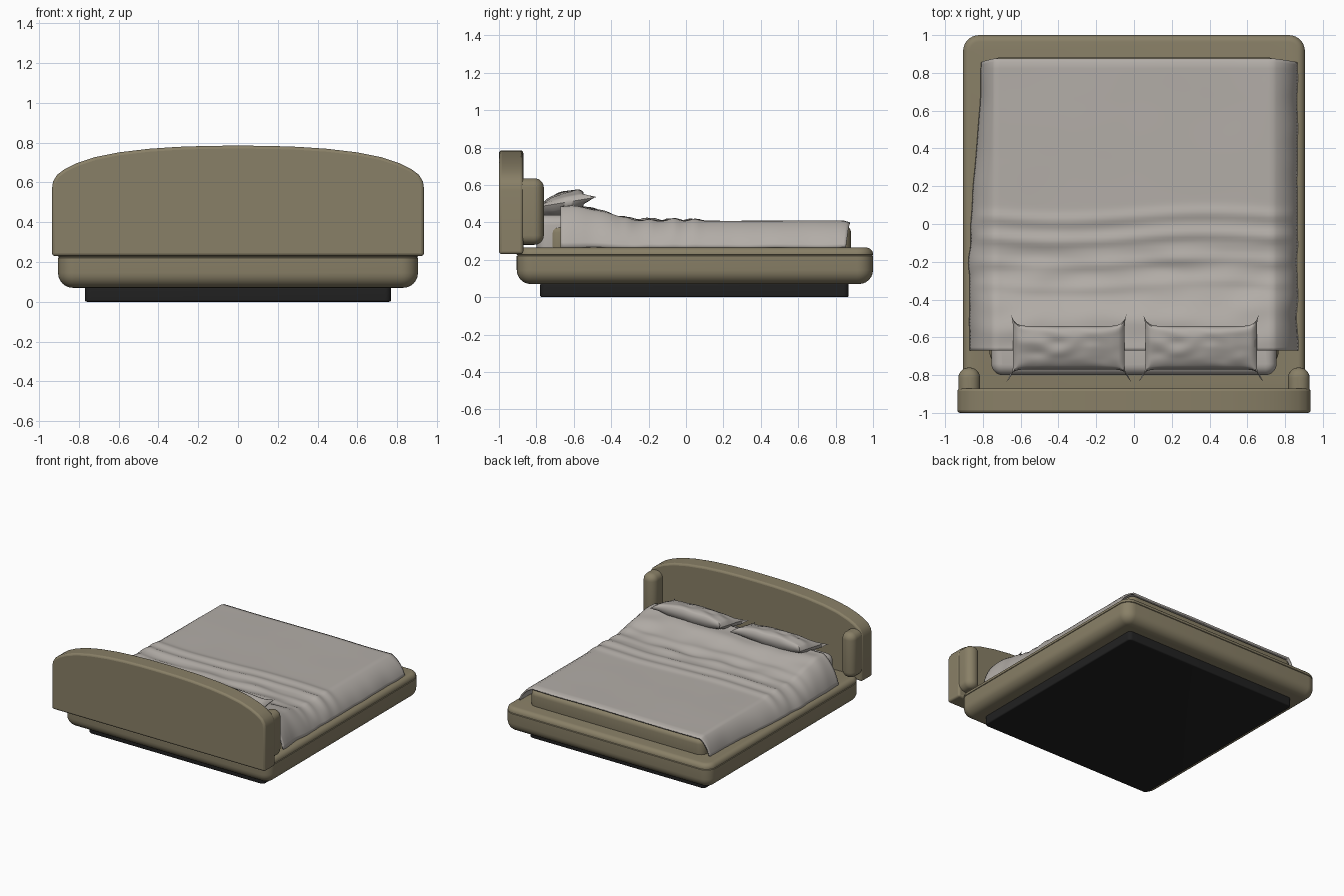
import bpy, bmesh, math
from mathutils import Vector, noise

cube = bpy.data.objects.get("Cube")
if cube:
    bpy.data.objects.remove(cube, do_unlink=True)


def material(name, rgb):
    m = bpy.data.materials.new(name)
    m.use_nodes = True
    m.diffuse_color = (*rgb, 1)
    bsdf = next(n for n in m.node_tree.nodes if n.type == 'BSDF_PRINCIPLED')
    bsdf.inputs["Base Color"].default_value = (*rgb, 1)
    return m


OLIVE = material("olive upholstery", (0.25, 0.215, 0.135))
LINEN = material("grey linen", (0.45, 0.42, 0.39))
BLACK = material("black plinth", (0.015, 0.015, 0.015))


def finish(name, bm, mat, angle=40):
    bmesh.ops.recalc_face_normals(bm, faces=bm.faces)
    mesh = bpy.data.meshes.new(name)
    bm.to_mesh(mesh)
    bm.free()
    mesh.materials.append(mat)
    ob = bpy.data.objects.new(name, mesh)
    bpy.context.collection.objects.link(ob)
    bpy.ops.object.select_all(action='DESELECT')
    ob.select_set(True)
    bpy.context.view_layer.objects.active = ob
    bpy.ops.object.shade_smooth_by_angle(angle=math.radians(angle))
    return ob


def cushion(name, mat, x, y, radius, profile):
    """Stack rounded rectangles; profile is a list of (inset, z)."""
    bm = bmesh.new()
    rings = []
    for inset, z in profile:
        ring = []
        r = max(radius - inset, 0.004)
        for i in range(32):
            quarter, step = divmod(i, 8)
            a = math.pi / 2 * (quarter + step / 7)
            cx = x[1] - inset - r if quarter in (0, 3) else x[0] + inset + r
            cy = y[1] - inset - r if quarter < 2 else y[0] + inset + r
            ring.append(bm.verts.new((cx + r * math.cos(a), cy + r * math.sin(a), z)))
        rings.append(ring)
    for low, high in zip(rings, rings[1:]):
        for i in range(32):
            j = (i + 1) % 32
            bm.faces.new((low[i], low[j], high[j], high[i]))
    bm.faces.new(rings[0])
    bm.faces.new(rings[-1])
    return finish(name, bm, mat)


def rounded(z0, z1, bottom, top, seam=None):
    """Side profile with rounded bottom and top edges and an optional groove."""
    arc = [math.pi / 2 * i / 6 for i in range(7)]
    pts = [(bottom * (1 - math.sin(a)), z0 + bottom * (1 - math.cos(a))) for a in arc]
    if seam:
        pts += [(0, seam - 0.003), (0.006, seam), (0, seam + 0.003)]
    pts += [(top * (1 - math.cos(a)), z1 - top * (1 - math.sin(a))) for a in arc]
    return pts


# Plinth, bed frame with seam, mattress and the sheet at its head
cushion("plinth", BLACK, (-0.77, 0.77), (-0.78, 0.87), 0.03, rounded(0, 0.075, 0.01, 0.01))
cushion("bed_frame", OLIVE, (-0.905, 0.905), (-0.905, 1), 0.085,
        rounded(0.07, 0.265, 0.075, 0.036, 0.224))
cushion("mattress", OLIVE, (-0.765, 0.765), (-0.74, 0.882), 0.06, rounded(0.25, 0.385, 0.02, 0.04))
cushion("head_sheet", LINEN, (-0.755, 0.755), (-0.8, -0.6), 0.06, rounded(0.25, 0.44, 0.02, 0.055))

# Headboard with an arched top
half = [(0.935, 0.23), (0.935, 0.57), (0.93, 0.605), (0.91, 0.638), (0.87, 0.668), (0.81, 0.697),
        (0.72, 0.727), (0.6, 0.751), (0.45, 0.769), (0.3, 0.779), (0.15, 0.784)]
outline = half + [(0, 0.785)] + [(-px, pz) for px, pz in reversed(half)]
bm = bmesh.new()
face = bm.faces.new([bm.verts.new((px, -1, pz)) for px, pz in outline])
ext = bmesh.ops.extrude_face_region(bm, geom=[face])
bmesh.ops.translate(bm, verts=[v for v in ext["geom"] if isinstance(v, bmesh.types.BMVert)],
                    vec=(0, 0.13, 0))
headboard = finish("headboard", bm, OLIVE)
bev = headboard.modifiers.new("soft_edges", 'BEVEL')
bev.width, bev.segments, bev.limit_method = 0.015, 3, 'ANGLE'

# Side wings of the headboard
for side, label in ((1, "left"), (-1, "right")):
    xs = sorted((side * 0.815, side * 0.93))
    cushion(label + "_wing", OLIVE, xs, (-0.96, -0.76), 0.055, rounded(0.28, 0.635, 0.05, 0.05))


def smooth(a, b, t):
    t = min(max((t - a) / (b - a), 0), 1)
    return t * t * (3 - 2 * t)


def duvet_point(s, t):
    """s runs across the bed, t from head to foot."""
    y = -0.67 + 1.545 * t
    side = 1 if s > 0 else -1
    k = max(abs(s) - 0.75, 0) / 0.25
    flat = min(abs(s), 0.75) / 0.75 * 0.735
    x = side * flat
    # crown rising to the pillows, with cross folds and creases
    h = 0.402 + 0.075 * smooth(-0.22, -0.6, y)
    crease = smooth(0.1, -0.25, y)
    bend = 0.02 * math.sin(4 * x)
    for centre, amp in ((0.04, 0.011), (-0.07, 0.013), (-0.2, 0.01), (-0.32, 0.008)):
        h += amp * math.exp(-((y - centre - bend) / 0.03) ** 2)
    h += 0.012 * crease * noise.noise(Vector((x * 4, y * 9, 0)))
    h += 0.003 * noise.noise(Vector((x * 3, y * 3, 5)))
    h -= 0.01 * smooth(0.84, 0.875, y)
    # draped sides
    width = 0.125 if side > 0 else 0.07 + 0.06 * smooth(0.85, -0.2, y)
    width += 0.014 * noise.noise(Vector((side * 3, y * 7, 2))) * (0.4 + crease)
    x += side * width * (0.45 * k + 0.55 * math.sin(k * math.pi / 2))
    drop = 0.5 * k + 0.5 * (1 - math.cos(k * math.pi / 2))
    hem = 0.264 + 0.006 * noise.noise(Vector((side, y * 5, 9)))
    y -= 0.02 * k * smooth(0.8, 0.87, y)
    return x, y, h + (hem - h) * drop


def sheet(bm, nu, nv, func):
    rows = [[bm.verts.new(func(2 * i / nu - 1, j / nv)) for i in range(nu + 1)]
            for j in range(nv + 1)]
    for a, b in zip(rows, rows[1:]):
        for i in range(nu):
            bm.faces.new((a[i], a[i + 1], b[i + 1], b[i]))


# Duvet
bm = bmesh.new()
sheet(bm, 80, 90, duvet_point)
duvet = finish("duvet", bm, LINEN, 60)
sol = duvet.modifiers.new("cloth_thickness", 'SOLIDIFY')
sol.thickness, sol.offset = 0.012, 0

# Pillows with pinched, pointed corners
for label, cx in (("right", -0.345), ("left", 0.355)):
    bm = bmesh.new()
    for face_side in (1, -1):
        def pillow_point(u, t):
            v = 2 * t - 1
            puff = max(1 - u * u, 0) ** 0.4 * max(1 - v * v, 0) ** 0.3
            rumple = 0.012 * noise.noise(Vector((u * 3 + cx, v * 2, face_side)))
            x = cx + u * (0.295 + 0.035 * v ** 6 * (1 if v < 0 else 0.4))
            y = -0.655 + v * (0.115 + 0.065 * abs(u) ** 14)
            z = 0.495 + 0.03 * v + 0.01 * abs(u) ** 8 + puff * (face_side * 0.068 + rumple)
            return x, y, z
        sheet(bm, 36, 24, pillow_point)
    bmesh.ops.remove_doubles(bm, verts=bm.verts, dist=0.0005)
    finish(label + "_pillow", bm, LINEN, 60)
